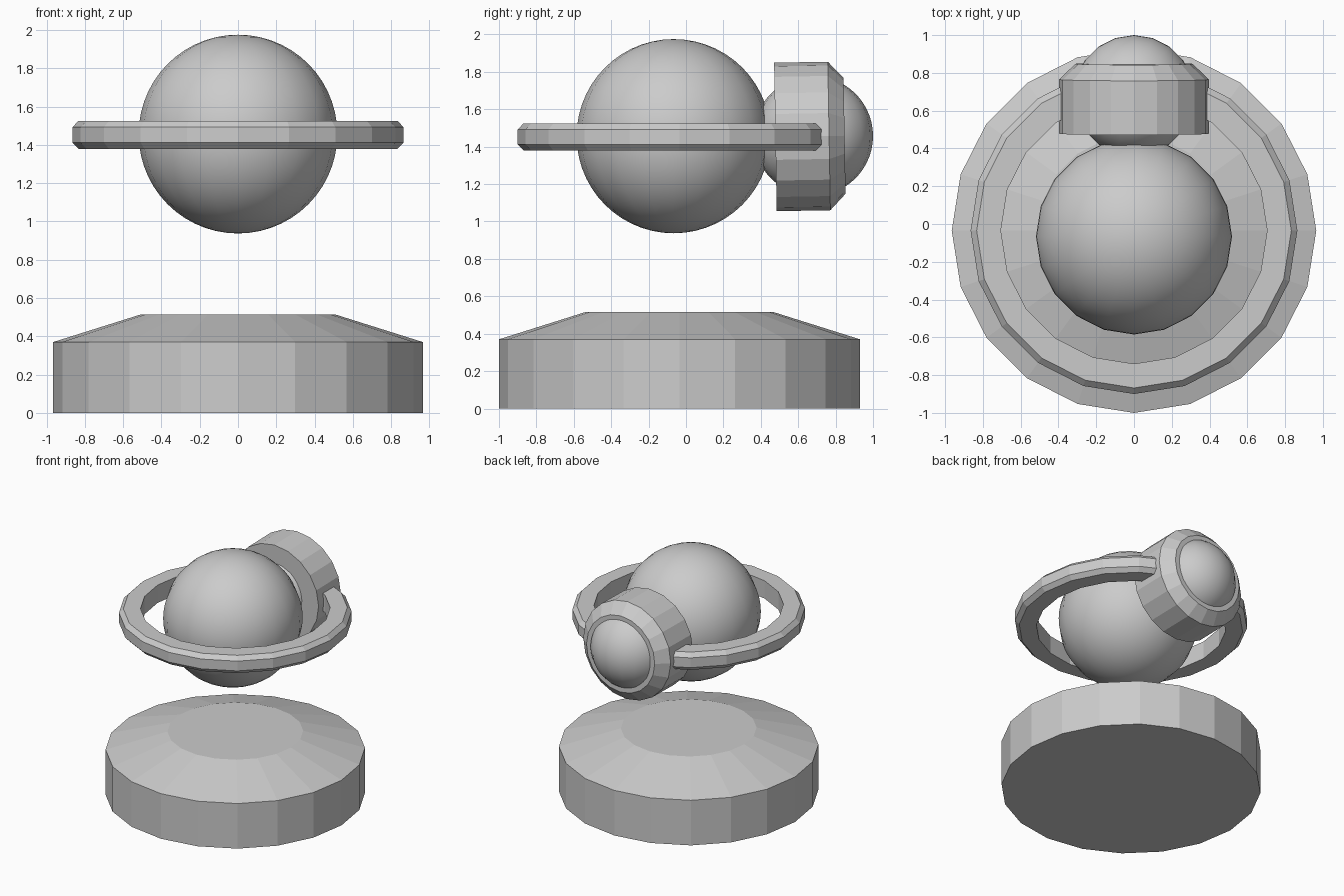
import bpy, bmesh
from math import pi, sin, cos, radians

if "Cube" in bpy.data.objects:
    bpy.data.objects.remove(bpy.data.objects["Cube"])

SIDES = 20


def lathe(name, profile, location, rot_x=0.0, closed=False):
    """Revolve an (r, z) profile around z; cap the ends or close the loop."""
    bm = bmesh.new()
    rings = []
    for r, z in profile:
        rings.append([bm.verts.new((r * cos(2 * pi * i / SIDES),
                                    r * sin(2 * pi * i / SIDES), z))
                      for i in range(SIDES)])
    pairs = list(zip(rings, rings[1:]))
    if closed:
        pairs.append((rings[-1], rings[0]))
    else:
        bm.faces.new(rings[0])
        bm.faces.new(rings[-1])
    for a, b in pairs:
        for i in range(SIDES):
            j = (i + 1) % SIDES
            bm.faces.new((a[i], a[j], b[j], b[i]))
    bmesh.ops.recalc_face_normals(bm, faces=bm.faces)
    mesh = bpy.data.meshes.new(name)
    bm.to_mesh(mesh)
    bm.free()
    obj = bpy.data.objects.new(name, mesh)
    obj.location = location
    obj.rotation_euler.x = rot_x
    bpy.context.collection.objects.link(obj)
    return obj


def ball(name, radius, location):
    """Smooth sphere."""
    bpy.ops.mesh.primitive_uv_sphere_add(segments=SIDES, ring_count=28,
                                         radius=radius, location=location)
    bpy.context.object.name = name
    bpy.ops.object.shade_smooth()


# Base with sloped top
lathe("base", [(0.965, 0), (0.965, 0.37), (0.505, 0.515)], (0, -0.035, 0))

# Floating central sphere
ball("core_sphere", 0.519, (0, -0.066, 1.456))

# Orbiting ring, chamfered on its outer edge
lathe("ring", [(0.705, -0.073), (0.833, -0.073), (0.865, -0.04),
               (0.865, 0.04), (0.833, 0.073), (0.705, 0.073)],
      (0, -0.035, 1.452), closed=True)

# Drum mounted on the back of the ring, tipped very slightly upward
lathe("rear_drum", [(0.397, 0), (0.397, 0.287), (0.31, 0.37)],
      (0, 0.478, 1.452), rot_x=radians(-89))

# Lens dome bulging from the drum
ball("rear_dome", 0.32, (0, 0.68, 1.457))
